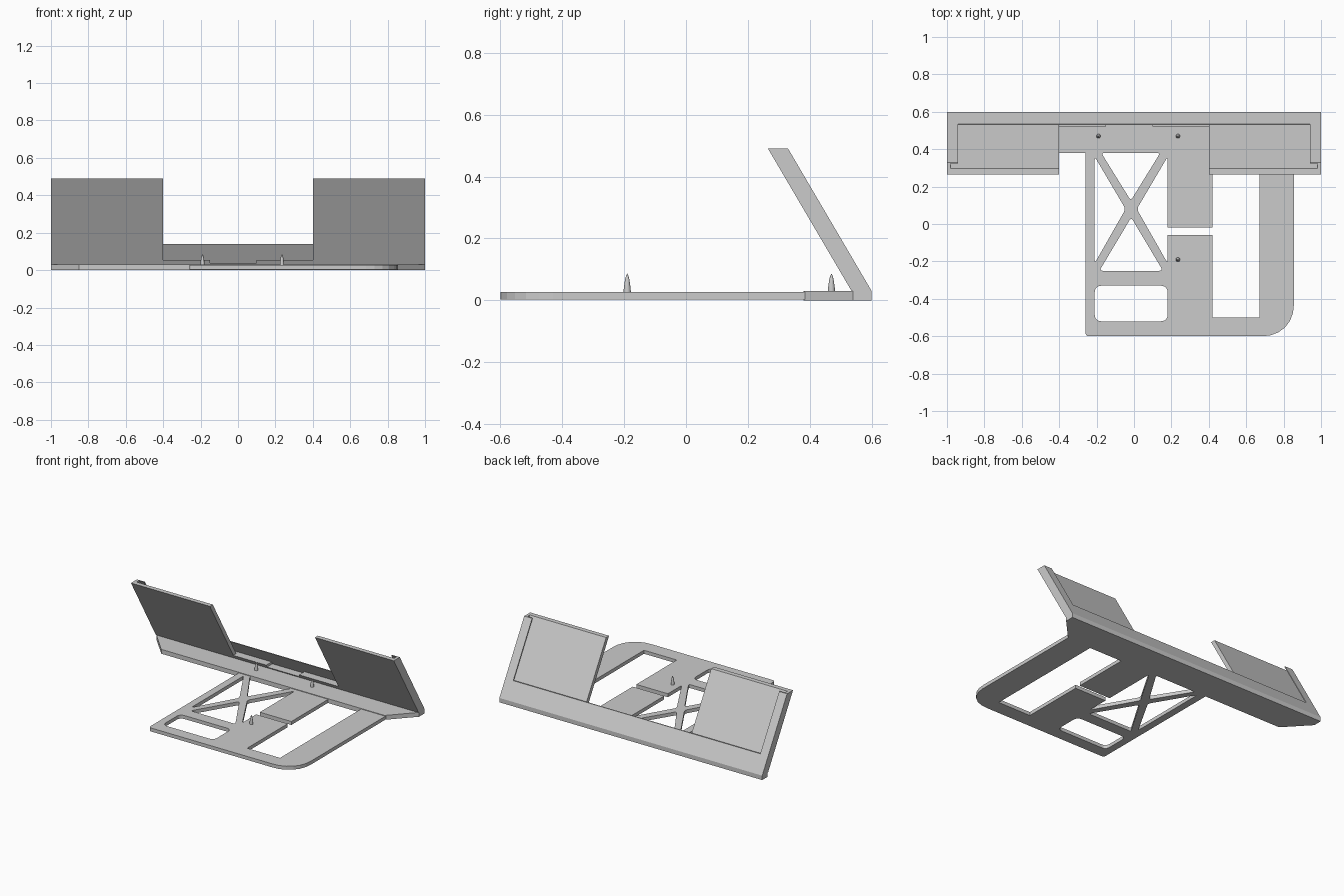
import bpy, bmesh, math
from mathutils import Vector

cube = bpy.data.objects.get("Cube")
if cube:
    bpy.data.objects.remove(cube)

grey = bpy.data.materials.new("plain_grey")
grey.use_nodes = True
COLOUR = (0.6, 0.6, 0.6, 1)
grey.diffuse_color = COLOUR
grey.node_tree.nodes["Principled BSDF"].inputs["Base Color"].default_value = COLOUR

BASE = 0.03                   # top of the rear bar
TOP = 0.49                    # top of the leaning panels
FLOOR = 0.055                 # bottom of the slot
LEAN = (0.6 - 0.33) / (TOP - BASE)


def finish(name, bm):
    bmesh.ops.recalc_face_normals(bm, faces=bm.faces)
    mesh = bpy.data.meshes.new(name)
    bm.to_mesh(mesh)
    bm.free()
    obj = bpy.data.objects.new(name, mesh)
    bpy.context.collection.objects.link(obj)
    mesh.materials.append(grey)
    return obj


def rounded(points, radii):
    """Outline with each corner replaced by a short curve."""
    out = []
    for i, p in enumerate(points):
        p = Vector(p)
        r = radii[i] if isinstance(radii, (list, tuple)) else radii
        if r == 0:
            out.append(p)
            continue
        a = p + (Vector(points[i - 1]) - p).normalized() * r
        b = p + (Vector(points[(i + 1) % len(points)]) - p).normalized() * r
        for k in range(7):
            t = k / 6
            # blend of a chord and a quadratic curve, close to an arc
            w = 2 * t * (1 - t)
            q = a * (1 - t) ** 2 + p * w * 0.8 + b * t ** 2
            out.append(q / ((1 - t) ** 2 + w * 0.8 + t ** 2))
    return out


def plate(name, loops, z0, z1):
    """Flat plate: the first loop is the outline, the rest are openings."""
    bm = bmesh.new()
    edges = []
    for loop in loops:
        verts = [bm.verts.new((p[0], p[1], z0)) for p in loop]
        edges += [bm.edges.new((verts[i - 1], verts[i])) for i in range(len(verts))]
    bmesh.ops.triangle_fill(bm, edges=edges, use_beauty=True, use_dissolve=False)
    grown = bmesh.ops.extrude_face_region(bm, geom=bm.faces[:])["geom"]
    bmesh.ops.translate(bm, vec=(0, 0, z1 - z0),
                        verts=[v for v in grown if isinstance(v, bmesh.types.BMVert)])
    return finish(name, bm)


def leaning(name, x0, x1, a0, a1, z0, z1):
    """Block whose front and back lean forward; a0, a1 are y at the bar top."""
    bm = bmesh.ops.create_cube and bmesh.new()
    bmesh.ops.create_cube(bm, size=1)
    for v in bm.verts:
        z = z1 if v.co.z > 0 else z0
        y = (a1 if v.co.y > 0 else a0) - LEAN * (z - BASE)
        v.co = (x1 if v.co.x > 0 else x0, y, z)
    return finish(name, bm)


# Rear bar with clipped front corners
plate("rear_bar", [[(-1, 0.6), (-1, 0.54), (-0.85, 0.38), (0.85, 0.38),
                    (1, 0.54), (1, 0.6)]], 0, BASE)

# Openwork floor frame
outline = rounded([(-0.26, 0.42), (-0.26, -0.6), (0.855, -0.6), (0.855, 0.42)],
                  [0, 0.02, 0.17, 0])
R = 0.018
tray_window = rounded([(-0.21, -0.33), (0.18, -0.33), (0.18, -0.52), (-0.21, -0.52)], 0.035)
brace_top = rounded([(-0.175, 0.38), (0.14, 0.38), (-0.017, 0.125)], R)
brace_bottom = rounded([(-0.185, -0.25), (0.155, -0.25), (-0.015, 0.035)], R)
brace_left = rounded([(-0.21, 0.36), (-0.21, -0.21), (-0.045, 0.08)], R)
# Right brace opening, the cross slot and the large window are one opening
side_window = rounded([(0.18, 0.36), (0.18, -0.02), (0.42, -0.02), (0.42, 0.38),
                       (0.67, 0.38), (0.67, -0.5), (0.42, -0.5), (0.42, -0.06),
                       (0.18, -0.06), (0.18, -0.21), (0.015, 0.08)],
                      [R] + [0] * 8 + [R, R])
plate("floor_frame", [outline, tray_window, brace_top, brace_bottom,
                      brace_left, side_window], 0.002, 0.026)

# Foot of the leaning back, with a shallow notch in the slot floor
FRONT, SHEET, LIP, BACK = 0.535, 0.567, 0.593, 0.6
leaning("foot_right", -1, -0.15, FRONT, BACK, BASE, FLOOR)
leaning("foot_left", 0.1, 1, FRONT, BACK, BASE, FLOOR)
leaning("foot_notch", -0.15, 0.1, FRONT, LIP, BASE, 0.038)
leaning("foot_notch_back", -0.15, 0.1, LIP, BACK, BASE, FLOOR)

# Thin rear lip running the full width
leaning("rear_lip", -1, 1, LIP, BACK, FLOOR, 0.14)

# Leaning panels with end walls and slot lips
for side, s in (("left", 1), ("right", -1)):
    def pair(name, x0, x1, *rest):
        lo, hi = sorted((s * x0, s * x1))
        leaning(name + "_" + side, lo, hi, *rest)
    pair("panel", 0.4, 1, FRONT, SHEET, FLOOR, TOP)
    pair("end_wall", 0.98, 1, SHEET, BACK, FLOOR, TOP)
    pair("end_lip", 0.94, 0.98, LIP, BACK, 0.14, TOP)

# Pointed locating pins
for i, (x, y) in enumerate([(-0.19, 0.47), (0.235, 0.47), (0.235, -0.19)]):
    bm = bmesh.new()
    profile = [(0.012, 0.02), (0.011, 0.04), (0.007, 0.068), (0.003, 0.081), (0, 0.086)]
    verts = [bm.verts.new((r, 0, z)) for r, z in profile]
    edges = [bm.edges.new(e) for e in zip(verts, verts[1:])]
    bmesh.ops.spin(bm, geom=verts + edges, axis=(0, 0, 1), cent=(0, 0, 0),
                   angle=math.tau, steps=16)
    bmesh.ops.remove_doubles(bm, verts=bm.verts, dist=0.0001)
    pin = finish("pin_%d" % (i + 1), bm)
    pin.location = (x, y, 0)
    for p in pin.data.polygons:
        p.use_smooth = True
